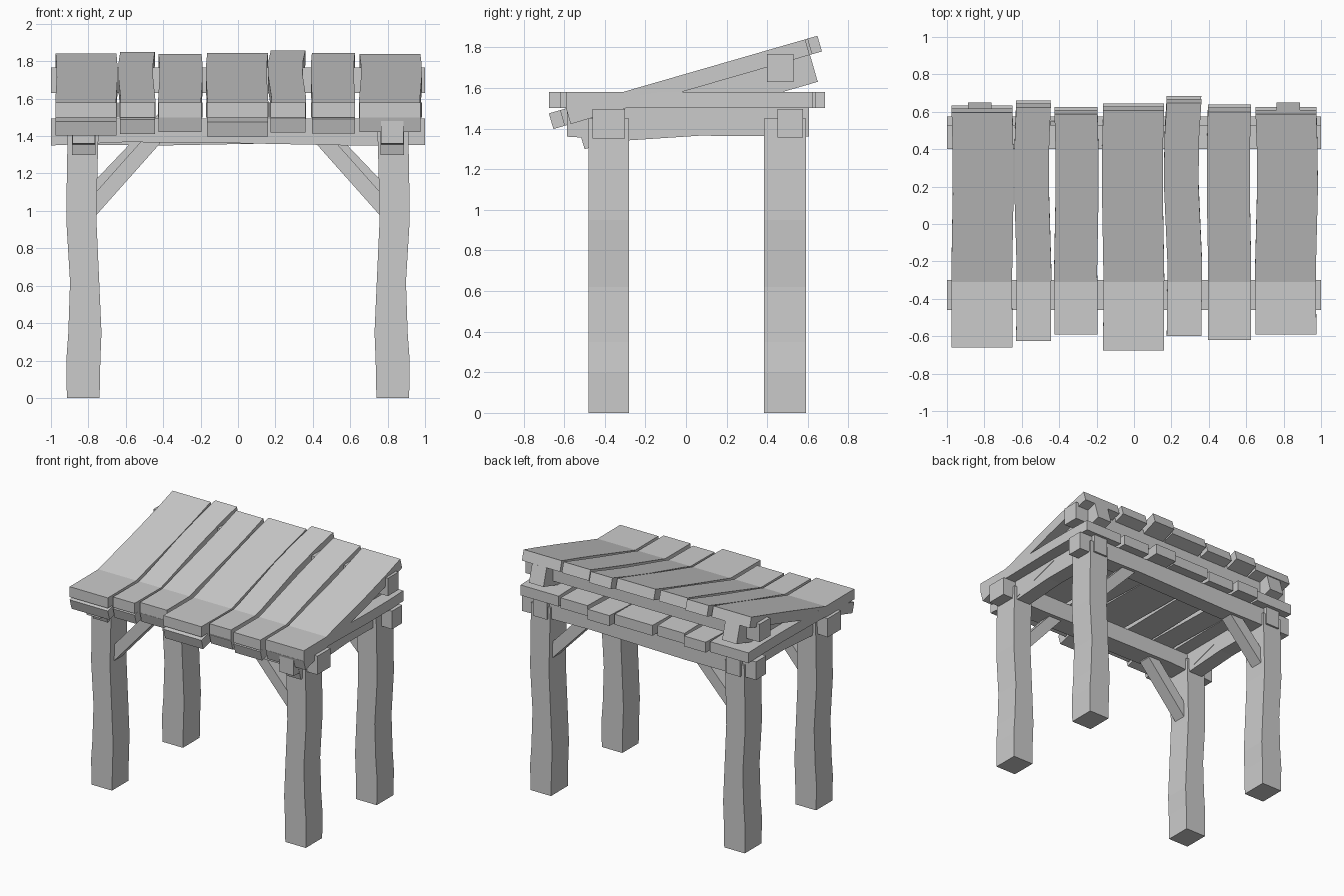
import bpy, bmesh
from math import atan
from mathutils import Vector, Matrix

if "Cube" in bpy.data.objects:
    bpy.data.objects.remove(bpy.data.objects["Cube"])


def loft(name, rings):
    """Flat-faced timber skinned through four-cornered rings."""
    bm = bmesh.new()
    vs = [[bm.verts.new(p) for p in r] for r in rings]
    for a, b in zip(vs, vs[1:]):
        for i in range(4):
            j = (i + 1) % 4
            bm.faces.new((a[i], a[j], b[j], b[i]))
    bm.faces.new(vs[0])
    bm.faces.new(vs[-1])
    bmesh.ops.recalc_face_normals(bm, faces=bm.faces)
    me = bpy.data.meshes.new(name)
    bm.to_mesh(me)
    bm.free()
    ob = bpy.data.objects.new(name, me)
    bpy.context.collection.objects.link(ob)
    return ob


def ring_y(x0, x1, y, z0, z1):
    return [(x0, y, z0), (x1, y, z0), (x1, y, z1), (x0, y, z1)]


def ring_x(x, y0, y1, z0, z1):
    return [(x, y0, z0), (x, y1, z0), (x, y1, z1), (x, y0, z1)]


def ring_z(x0, x1, y0, y1, z):
    return [(x0, y0, z), (x1, y0, z), (x1, y1, z), (x0, y1, z)]


SLOPE = atan(0.289)
PIVOT = Vector((0, -0.31, 1.58))      # where sloped and flat board tops cross
COS = 1 / (1 + 0.289 ** 2) ** 0.5


def tilt(ob):
    """Tilt geometry drawn about the pivot (local y along slope, z up from it)."""
    ob.data.transform(Matrix.Translation(PIVOT) @ Matrix.Rotation(SLOPE, 4, 'X'))


# Roof boards: a flat layer and a sloped layer that cross near the front
boards = [  # x0, x1, front y, back y, sideways bow
    (-.975, -.65, -.66, .633, .006), (-.63, -.445, -.625, .66, -.01),
    (-.425, -.195, -.59, .625, .006), (-.165, .16, -.675, .645, -.006),
    (.175, .36, -.60, .685, -.015), (.395, .625, -.62, .638, -.006),
    (.65, .975, -.59, .625, .008)]
for i, (x0, x1, yf, yb, bow) in enumerate(boards, 1):
    prof = [(0, 0), (.3, -.3 * bow), (.65, bow), (.85, bow * .8), (1, 0)]
    loft(f"flat_board_{i}", [ring_y(x0 + o, x1 + o, yf + t * (yb - yf), 1.50, 1.58)
                             for t, o in prof])
    a, b = (yf + .31) / COS, (yb - .038 + .31) / COS
    tilt(loft(f"sloped_board_{i}", [ring_y(x0 + o, x1 + o, a + t * (b - a), -.08, 0)
                                    for t, o in prof]))

# Long beams running side to side
loft("front_beam", [ring_x(x, -.46, -.30, z, 1.495) for x, z in
                    [(-1, 1.35), (-.6, 1.368), (0, 1.362), (.6, 1.35), (1, 1.352)]])
loft("back_beam", [ring_x(x, .45, .575, z, 1.495) for x, z in
                   [(-1, 1.355), (-.4, 1.35), (.4, 1.365), (1, 1.355)]])
loft("upper_back_beam", [ring_x(x, .40, .53, 1.63, 1.768) for x in (-1, 1)])

post_shape = [(0, .74, .915), (.2, .736, .918), (.35, .73, .907), (.62, .742, .898),
              (.95, .757, .918), (1.2, .752, .915), (1.45, .745, .91)]
for s, side in ((-1, "left"), (1, "right")):
    # Wobbly corner posts
    for row, y0, y1 in (("front", -.48, -.28), ("back", .385, .59)):
        loft(f"{row}_{side}_post", [ring_z(s * a, s * b, y0, y1, z) for z, a, b in post_shape])

    # Level side beam and the rafter carrying the sloped boards
    loft(f"{side}_side_beam", [ring_y(s * .765, s * .885, y, z, 1.5) for y, z in
                               [(-.585, 1.36), (-.28, 1.342), (.07, 1.365), (.605, 1.36)]])
    tilt(loft(f"{side}_rafter", [ring_y(s * .763, s * .887, y, -.218, -.08)
                                 for y in (-.26, .935)]))

    # Diagonal knee braces between posts and long beams
    for row, y0, y1, up in (("front", -.43, -.33, 0), ("back", .45, .55, .07)):
        w = .125
        foot, head = (.80, .93 + up), (.38, 1.40 + up * .6)
        loft(f"{row}_{side}_brace",
             [[(s * x, y0, z), (s * x, y1, z), (s * x, y1, z + w), (s * x, y0, z + w)]
              for x, z in (foot, (.42, 1.357 + up * .6))])
